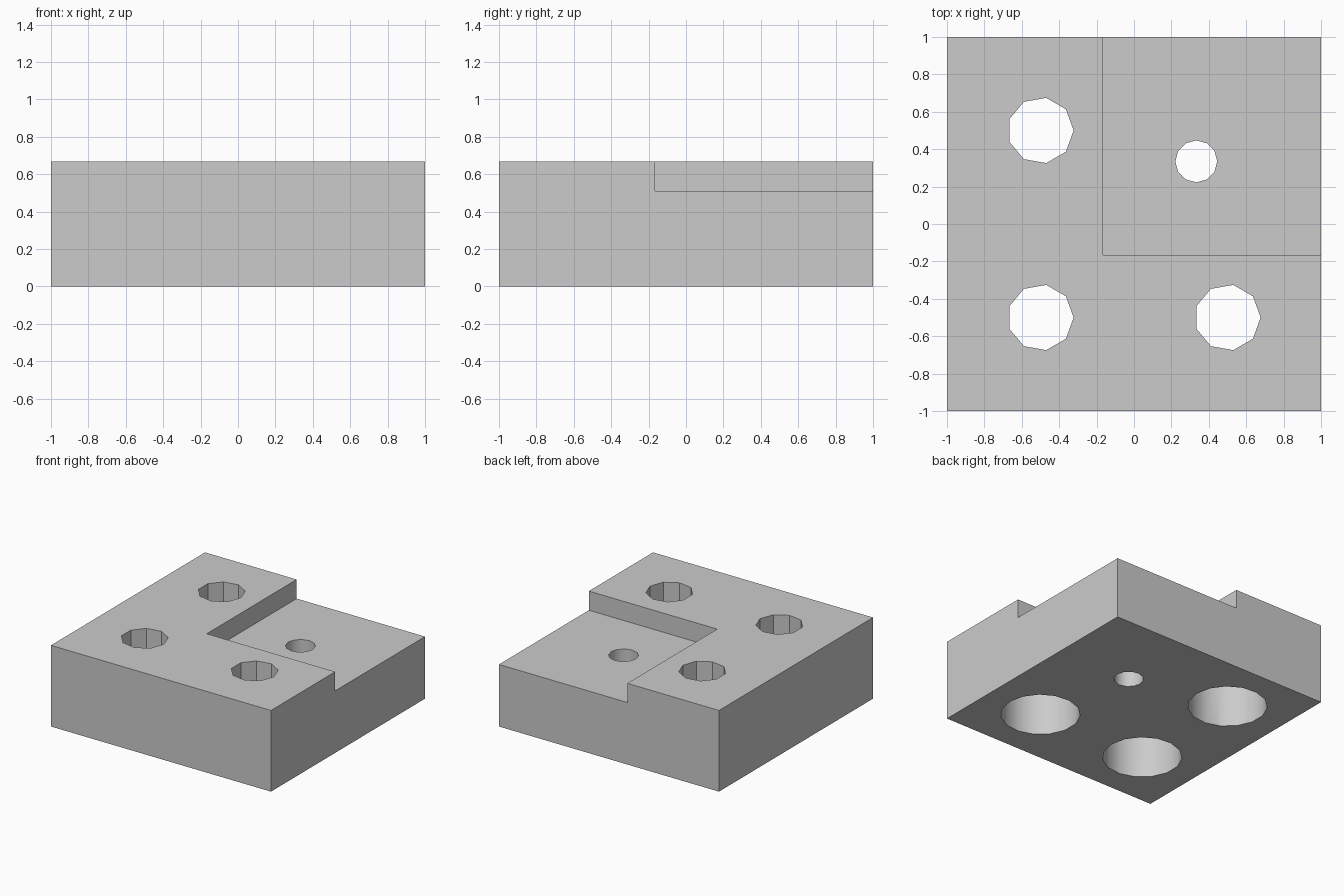
import bpy
import math

cube = bpy.data.objects.get("Cube")
if cube:
    bpy.data.objects.remove(cube, do_unlink=True)

HEIGHT = 0.667
STEP_Z = 0.51
BORE_DEPTH = 0.42

grey = bpy.data.materials.new("light grey")
grey.use_nodes = True
colour = (0.6, 0.6, 0.6, 1.0)
grey.diffuse_color = colour
grey.node_tree.nodes["Principled BSDF"].inputs["Base Color"].default_value = colour


def box(name, low, high):
    """Box between two corners."""
    centre = [(a + b) / 2 for a, b in zip(low, high)]
    bpy.ops.mesh.primitive_cube_add(size=1, location=centre)
    ob = bpy.context.object
    ob.name = name
    ob.scale = [b - a for a, b in zip(low, high)]
    bpy.ops.object.transform_apply(location=True, rotation=True, scale=True)
    return ob


def rod(name, x, y, radius, sides, low, high):
    """Upright prism with one corner pointing along +x."""
    bpy.ops.mesh.primitive_cylinder_add(
        vertices=sides, radius=radius, depth=high - low,
        location=(x, y, (low + high) / 2), rotation=(0, 0, -math.pi / 2))
    ob = bpy.context.object
    ob.name = name
    bpy.ops.object.transform_apply(location=True, rotation=True, scale=True)
    return ob


def cut(target, cutter):
    """Subtract the cutter and discard it."""
    mod = target.modifiers.new("cut", "BOOLEAN")
    mod.operation = "DIFFERENCE"
    mod.solver = "EXACT"
    mod.object = cutter
    bpy.context.view_layer.objects.active = target
    bpy.ops.object.modifier_apply(modifier=mod.name)
    bpy.data.objects.remove(cutter, do_unlink=True)


# Square block
block = box("mounting_block", (-1, -1, 0), (1, 1, HEIGHT))
block.data.materials.append(grey)

# Recessed corner step
cut(block, box("corner_step", (-0.167, -0.167, STEP_Z), (1.2, 1.2, 1)))

# Bolt holes, each with a wider bore underneath
for x, y in ((-0.5, 0.5), (-0.5, -0.5), (0.5, -0.5)):
    cut(block, rod("bolt_hole", x, y, 0.177, 9, -0.2, 1))
    cut(block, rod("bolt_bore", x, y, 0.3, 15, -0.2, BORE_DEPTH))

# Small hole through the step
cut(block, rod("pin_hole", 0.333, 0.335, 0.112, 12, -0.2, 1))

# Smooth round walls, crisp edges elsewhere
bpy.ops.object.select_all(action="DESELECT")
block.select_set(True)
bpy.context.view_layer.objects.active = block
bpy.ops.object.shade_smooth_by_angle(angle=math.radians(32))
